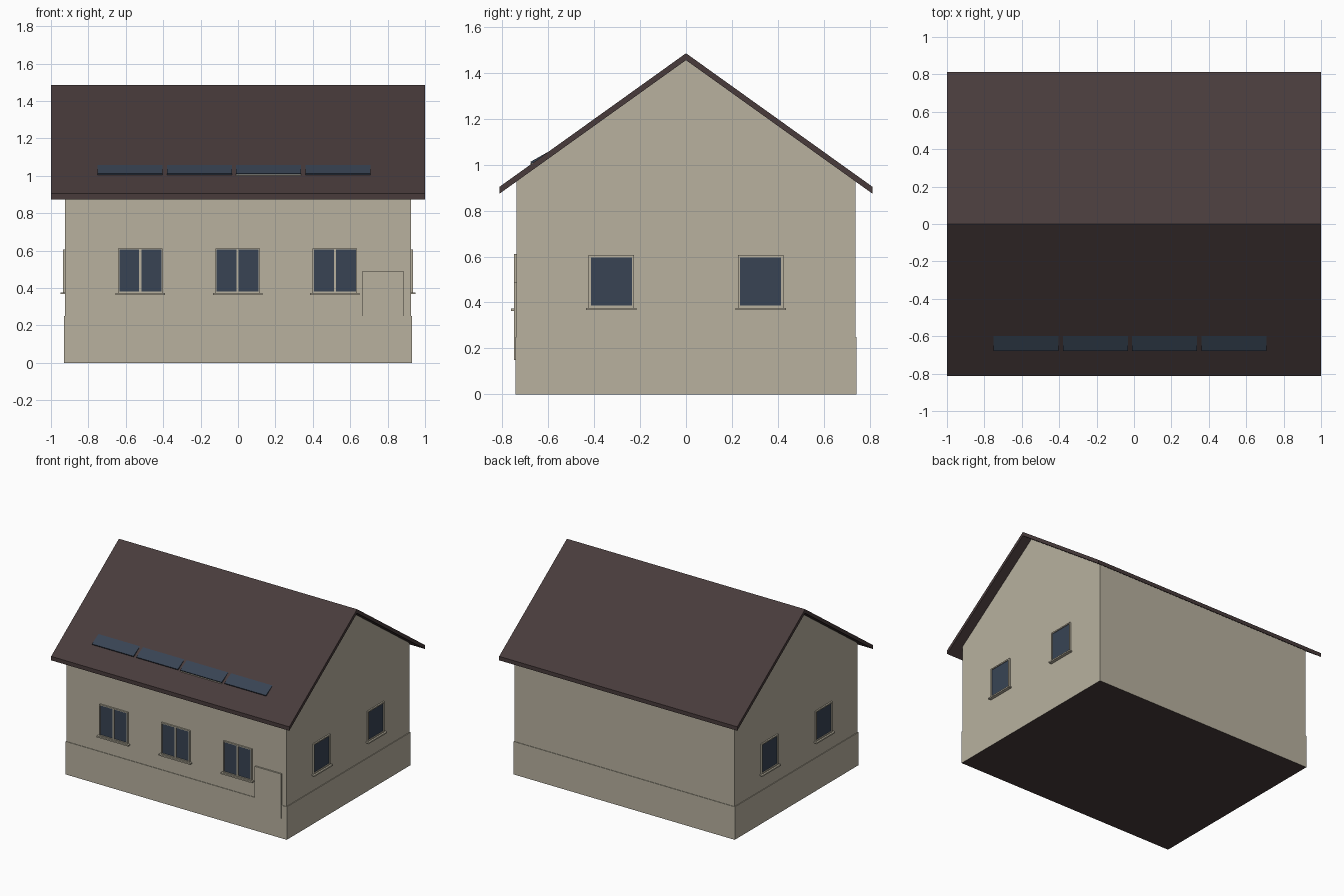
import bpy, bmesh, math
from mathutils import Matrix

if "Cube" in bpy.data.objects:
    bpy.data.objects.remove(bpy.data.objects["Cube"])


def srgb(c):
    return ((c / 255 + 0.055) / 1.055) ** 2.4


def material(name, r, g, b):
    m = bpy.data.materials.new(name)
    m.diffuse_color = (srgb(r), srgb(g), srgb(b), 1)
    m.use_nodes = True
    m.node_tree.nodes["Principled BSDF"].inputs["Base Color"].default_value = m.diffuse_color
    return m


BEIGE = material("beige render", 184, 177, 159)
BROWN = material("dark brown", 72, 59, 59)
GLASS = material("blue grey glass", 56, 68, 84)


def finish(name, bm, *mats):
    bmesh.ops.recalc_face_normals(bm, faces=bm.faces)
    me = bpy.data.meshes.new(name)
    bm.to_mesh(me)
    bm.free()
    for m in mats:
        me.materials.append(m)
    ob = bpy.data.objects.new(name, me)
    bpy.context.collection.objects.link(ob)
    return ob


def box(name, lo, hi, mat, place=None):
    bm = bmesh.new()
    bmesh.ops.create_cube(bm, size=1)
    for v in bm.verts:
        v.co = [(a + b) / 2 + c * (b - a) for a, b, c in zip(lo, hi, v.co)]
    ob = finish(name, bm, mat)
    if place:
        ob.data.transform(place)
    return ob


def prism(name, profile, half, mat):
    """Extrude a (y, z) profile along x."""
    bm = bmesh.new()
    face = bm.faces.new([bm.verts.new((-half, y, z)) for y, z in profile])
    ext = bmesh.ops.extrude_face_region(bm, geom=[face])["geom"]
    bmesh.ops.translate(bm, vec=(2 * half, 0, 0),
                        verts=[g for g in ext if isinstance(g, bmesh.types.BMVert)])
    return finish(name, bm, mat)


# Walls with gables, and the slightly wider plinth with a dark underside
WX, WY, SLOPE = 0.924, 0.738, 0.716
UNDER, TOP = 1.456, 1.486
eave = UNDER - SLOPE * WY
prism("walls", [(-WY, 0.1), (WY, 0.1), (WY, eave), (0, UNDER), (-WY, eave)], WX, BEIGE)
plinth = box("plinth", (-0.929, -0.742, 0), (0.929, 0.742, 0.25), BEIGE)
plinth.data.materials.append(BROWN)
for p in plinth.data.polygons:
    p.material_index = int(p.normal.z < -0.5)

# Roof
RY = 0.813
drop = SLOPE * RY
prism("roof", [(-RY, TOP - drop), (0, TOP), (RY, TOP - drop),
               (RY, UNDER - drop), (0, UNDER), (-RY, UNDER - drop)], 1.0, BROWN)

# Door
box("door", (0.665, -0.749, 0.15), (0.885, -0.73, 0.49), BEIGE)


def window(name, place, w, z0, z1, panes, rim, sill_w):
    """Window on a wall facing -y at y = 0, moved to its wall by place."""
    for i, s in enumerate((-1, 1)):
        box(f"{name}_frame_side_{i}", (s * w - (rim if s < 0 else 0), -0.011, z0 - rim),
            (s * w + (rim if s > 0 else 0), 0.01, z1 + rim), BEIGE, place)
    box(name + "_frame_top", (-w, -0.011, z1), (w, 0.01, z1 + rim), BEIGE, place)
    box(name + "_frame_bottom", (-w, -0.011, z0 - rim), (w, 0.01, z0), BEIGE, place)
    box(name + "_glass", (-w, -0.005, z0), (w, 0.003, z1), GLASS, place)
    if panes == 2:
        box(name + "_mullion", (-0.006, -0.011, z0), (0.006, 0.01, z1), BEIGE, place)
    box(name + "_sill", (-sill_w, -0.024, z0 - rim - 0.01),
        (sill_w, 0.01, z0 - rim), BEIGE, place)


# Front windows
for i, x in enumerate((-0.522, -0.002, 0.518)):
    window(f"front_window_{i}", Matrix.Translation((x, -WY, 0)), 0.112, 0.38, 0.605, 2, 0.007, 0.132)

# Gable windows, two on each end
for side, s in (("right", 1), ("left", -1)):
    for i, y in enumerate((-0.325, 0.325)):
        place = Matrix.Translation((s * WX, y, 0)) @ Matrix.Rotation(s * math.pi / 2, 4, "Z")
        window(f"{side}_window_{i}", place, 0.09, 0.386, 0.597, 1, 0.009, 0.11)

# Solar panels, tilted a little flatter than the roof
for i, x in enumerate((-0.578, -0.205, 0.163, 0.535)):
    place = Matrix.Translation((x, -0.678, 1.013)) @ Matrix.Rotation(math.atan(0.56), 4, "X")
    box(f"solar_panel_{i}", (-0.174, 0, -0.009), (0.174, 0.125, 0), GLASS, place)
# Pale trim under the third panel
box("panel_trim", (-0.012, -0.679, 1.002), (0.338, -0.668, 1.006), BEIGE)
